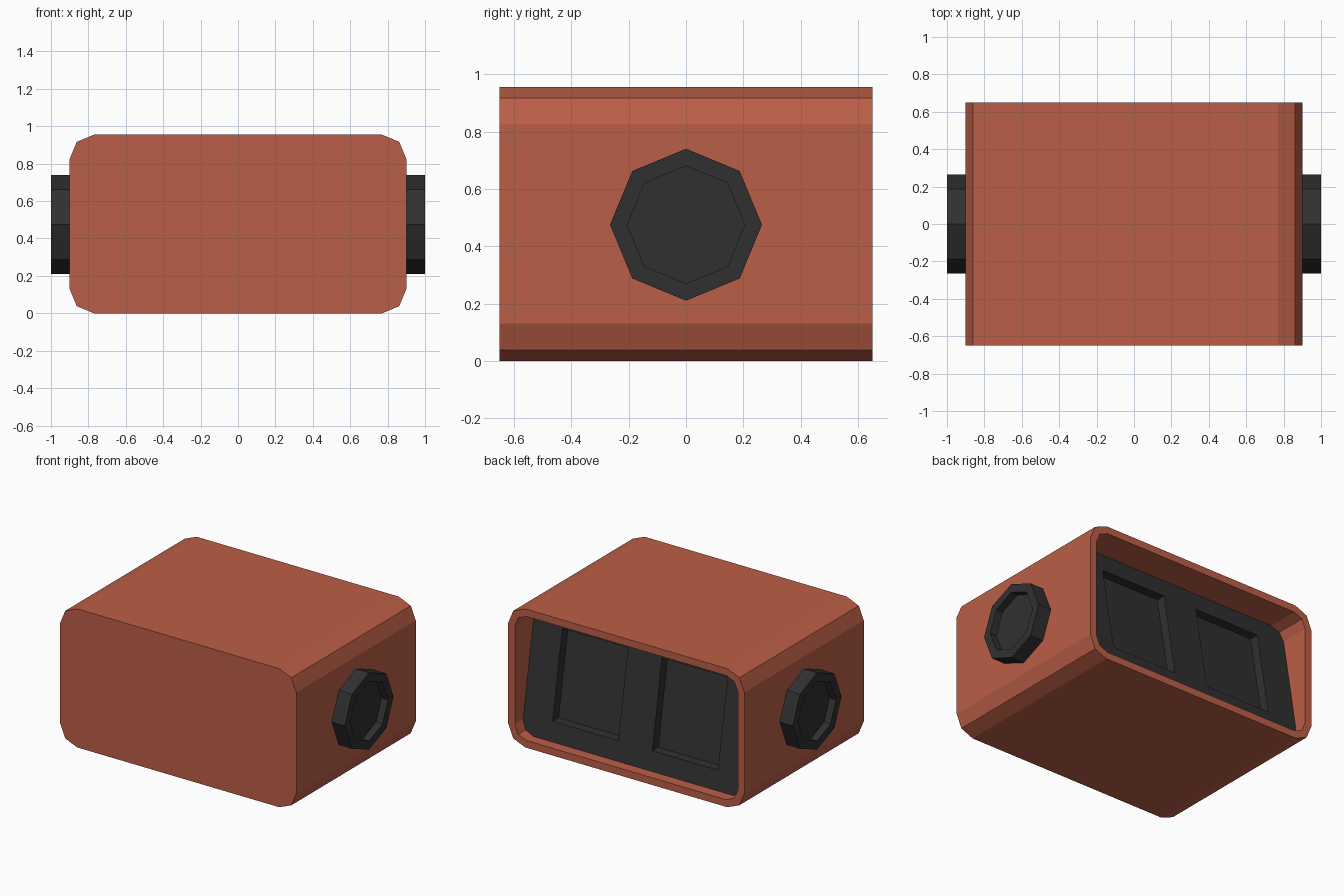
import bpy, bmesh, math

if "Cube" in bpy.data.objects:
    bpy.data.objects.remove(bpy.data.objects["Cube"])

W, D, H = 0.90, 0.65, 0.955      # half width, half depth, height
WALL = 0.05
TILT = math.tan(math.radians(10))


def material(name, rgb):
    m = bpy.data.materials.new(name)
    m.diffuse_color = (*rgb, 1)
    m.use_nodes = True
    m.node_tree.nodes["Principled BSDF"].inputs["Base Color"].default_value = m.diffuse_color
    return m


CLAY = material("terracotta", (0.50, 0.114, 0.063))
DARK = material("charcoal", (0.030, 0.030, 0.030))


def finish(name, bm, mat):
    bmesh.ops.recalc_face_normals(bm, faces=bm.faces)
    me = bpy.data.meshes.new(name)
    bm.to_mesh(me)
    bm.free()
    me.materials.append(mat)
    ob = bpy.data.objects.new(name, me)
    bpy.context.collection.objects.link(ob)
    return ob


def rounded(w, z0, z1, r):
    """Rectangle in x-z with two-segment rounded corners."""
    pts = []
    for i, (sx, cz) in enumerate(((1, z1 - r), (-1, z1 - r), (-1, z0 + r), (1, z0 + r))):
        for k in range(3):
            a = math.radians(90 * i + 45 * k)
            pts.append((sx * (w - r) + r * math.cos(a), cz + r * math.sin(a)))
    return pts


def panel_y(z):
    return 0.5 - TILT * (z - H / 2)


def prism(pts, back, front):
    """Solid from an x-z outline between two y functions of z."""
    bm = bmesh.new()
    a = [bm.verts.new((x, back(z), z)) for x, z in pts]
    b = [bm.verts.new((x, front(z), z)) for x, z in pts]
    bm.faces.new(a)
    bm.faces.new(b)
    n = len(pts)
    for i in range(n):
        j = (i + 1) % n
        bm.faces.new((a[i], a[j], b[j], b[i]))
    return bm


# Housing: rounded box, hollowed from the back
bm = prism(rounded(W, 0, H, 0.13), lambda z: -D, lambda z: D)
bmesh.ops.recalc_face_normals(bm, faces=bm.faces)
back = max(bm.faces, key=lambda f: f.calc_center_median().y)
bmesh.ops.inset_region(bm, faces=[back], thickness=WALL, use_even_offset=True)
cavity = bmesh.ops.extrude_face_region(bm, geom=[back])
bmesh.ops.delete(bm, geom=[back], context='FACES_ONLY')
for v in cavity["geom"]:
    if isinstance(v, bmesh.types.BMVert):
        v.co.y = 0.3
finish("housing", bm, CLAY)

# Tilted back panel with two rectangular recesses
panel = finish("back_panel",
               prism(rounded(W - WALL, WALL, H - WALL, 0.08),
                     lambda z: panel_y(z) - 0.1, panel_y), DARK)
bpy.context.view_layer.objects.active = panel
for s in (-1, 1):
    rect = [(s * 0.13, 0.18), (s * 0.63, 0.18), (s * 0.63, 0.78), (s * 0.13, 0.78)]
    cutter = finish("recess_cutter",
                    prism(rect, lambda z: panel_y(z) - 0.065, lambda z: panel_y(z) + 0.1), DARK)
    cutter.hide_render = True
    mod = panel.modifiers.new("recess", 'BOOLEAN')
    mod.operation = 'DIFFERENCE'
    mod.solver = 'EXACT'
    mod.object = cutter
    bpy.ops.object.modifier_apply(modifier=mod.name)
    bpy.data.objects.remove(cutter)

# Octagonal side knobs with a dished face
for side, s in (("left", -1), ("right", 1)):
    bm = bmesh.new()
    rings = []
    for x, r in ((0.88, 0.265), (1.0, 0.265), (1.0, 0.205), (0.95, 0.205)):
        rings.append([bm.verts.new((s * x, r * math.sin(math.pi * k / 4),
                                    0.475 + r * math.cos(math.pi * k / 4))) for k in range(8)])
    for a, b in zip(rings, rings[1:]):
        for i in range(8):
            j = (i + 1) % 8
            bm.faces.new((a[i], a[j], b[j], b[i]))
    bm.faces.new(rings[0])
    bm.faces.new(rings[-1])
    finish(side + "_knob", bm, DARK)
